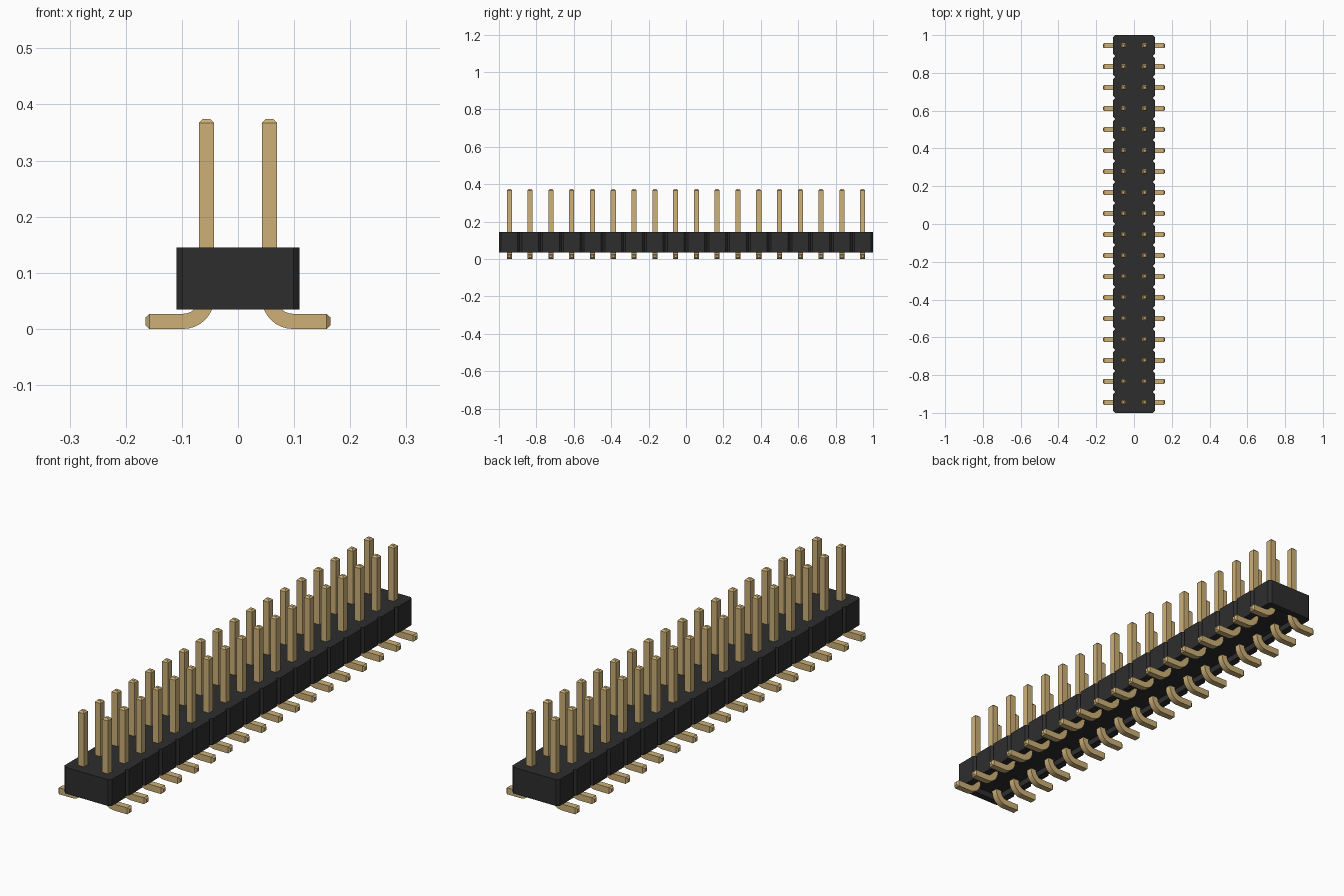
import bpy, bmesh, math
from mathutils import Vector

cube = bpy.data.objects.get("Cube")
if cube:
    bpy.data.objects.remove(cube, do_unlink=True)

COUNT = 18
PITCH = 2 / COUNT
HALF_WIDTH, CHAMFER = 0.11, 0.011
BASE, TOP = 0.035, 0.145
PIN = 0.0135          # half thickness of a pin
PIN_X, PIN_TOP, FOOT_X = 0.056, 0.374, 0.165
BEND = 0.0415         # centre-line bend radius
TIP = 0.007


def material(name, rgb, roughness):
    mat = bpy.data.materials.new(name)
    mat.use_nodes = True
    mat.diffuse_color = (*rgb, 1)
    bsdf = mat.node_tree.nodes["Principled BSDF"]
    bsdf.inputs["Base Color"].default_value = (*rgb, 1)
    bsdf.inputs["Roughness"].default_value = roughness
    return mat


black = material("black plastic", (0.027, 0.027, 0.027), 0.6)
gold = material("gold metal", (0.61, 0.435, 0.185), 0.5)


def make_object(name, bm, mat):
    bmesh.ops.recalc_face_normals(bm, faces=bm.faces)
    mesh = bpy.data.meshes.new(name)
    bm.to_mesh(mesh)
    bm.free()
    obj = bpy.data.objects.new(name, mesh)
    bpy.context.collection.objects.link(obj)
    if mat:
        mesh.materials.append(mat)
    return obj


def extrude_up(bm, outline, low, high):
    face = bm.faces.new([bm.verts.new((x, y, low)) for x, y in outline])
    made = bmesh.ops.extrude_face_region(bm, geom=[face])["geom"]
    verts = [v for v in made if isinstance(v, bmesh.types.BMVert)]
    bmesh.ops.translate(bm, verts=verts, vec=(0, 0, high - low))


# Housing: one prism with a chamfered notch between neighbouring segments
side = []
for i in range(COUNT):
    y0 = -1 + i * PITCH
    y1 = y0 + PITCH
    if i == 0:
        side.append((HALF_WIDTH - CHAMFER, y0))
    side += [(HALF_WIDTH, y0 + CHAMFER), (HALF_WIDTH, y1 - CHAMFER),
             (HALF_WIDTH - CHAMFER, y1)]
bm = bmesh.new()
extrude_up(bm, side + [(-x, y) for x, y in reversed(side)], BASE, TOP)
housing = make_object("housing", bm, black)

# Shallow channel under the housing
bm = bmesh.new()
cx, cy = 0.08, 0.972
extrude_up(bm, [(-cx, -cy), (cx, -cy), (cx, cy), (-cx, cy)], 0, BASE + 0.025)
cutter = make_object("channel_cutter", bm, None)
cutter.hide_render = True
cut = housing.modifiers.new("channel", "BOOLEAN")
cut.operation = "DIFFERENCE"
cut.solver = "EXACT"
cut.object = cutter
bpy.context.view_layer.objects.active = housing
housing.select_set(True)
bpy.ops.object.modifier_apply(modifier=cut.name)
bpy.data.objects.remove(cutter, do_unlink=True)


# Pin path: (x, z, angle of the cross-section, half thickness)
def pin_sections():
    out = [(PIN_X, PIN_TOP, 0, PIN / 2), (PIN_X, PIN_TOP - TIP, 0, PIN)]
    for k in range(9):
        a = math.pi / 2 * k / 8
        out.append((PIN_X + BEND * (1 - math.cos(a)),
                    PIN + BEND * (1 - math.sin(a)), a, PIN))
    end = math.pi / 2
    return out + [(FOOT_X - TIP, PIN, end, PIN), (FOOT_X, PIN, end, PIN / 2)]


def add_pin(bm, sign, y):
    rings = []
    for x, z, a, h in pin_sections():
        across = Vector((math.cos(a), 0, math.sin(a)))
        ring = []
        for u, v in ((-1, -1), (1, -1), (1, 1), (-1, 1)):
            p = Vector((x, y + v * h, z)) + across * u * h
            ring.append(bm.verts.new((sign * p.x, p.y, p.z)))
        rings.append(ring)
    for a, b in zip(rings, rings[1:]):
        for j in range(4):
            bm.faces.new((a[j], a[(j + 1) % 4], b[(j + 1) % 4], b[j]))
    bm.faces.new(rings[0])
    bm.faces.new(rings[-1])


# Two mirrored rows of bent pins
for name, sign in (("left_pin_row", 1), ("right_pin_row", -1)):
    bm = bmesh.new()
    for i in range(COUNT):
        add_pin(bm, sign, -1 + (i + 0.5) * PITCH)
    row = make_object(name, bm, gold)
    bpy.ops.object.select_all(action="DESELECT")
    row.select_set(True)
    bpy.context.view_layer.objects.active = row
    bpy.ops.object.shade_smooth_by_angle(angle=math.radians(25))
